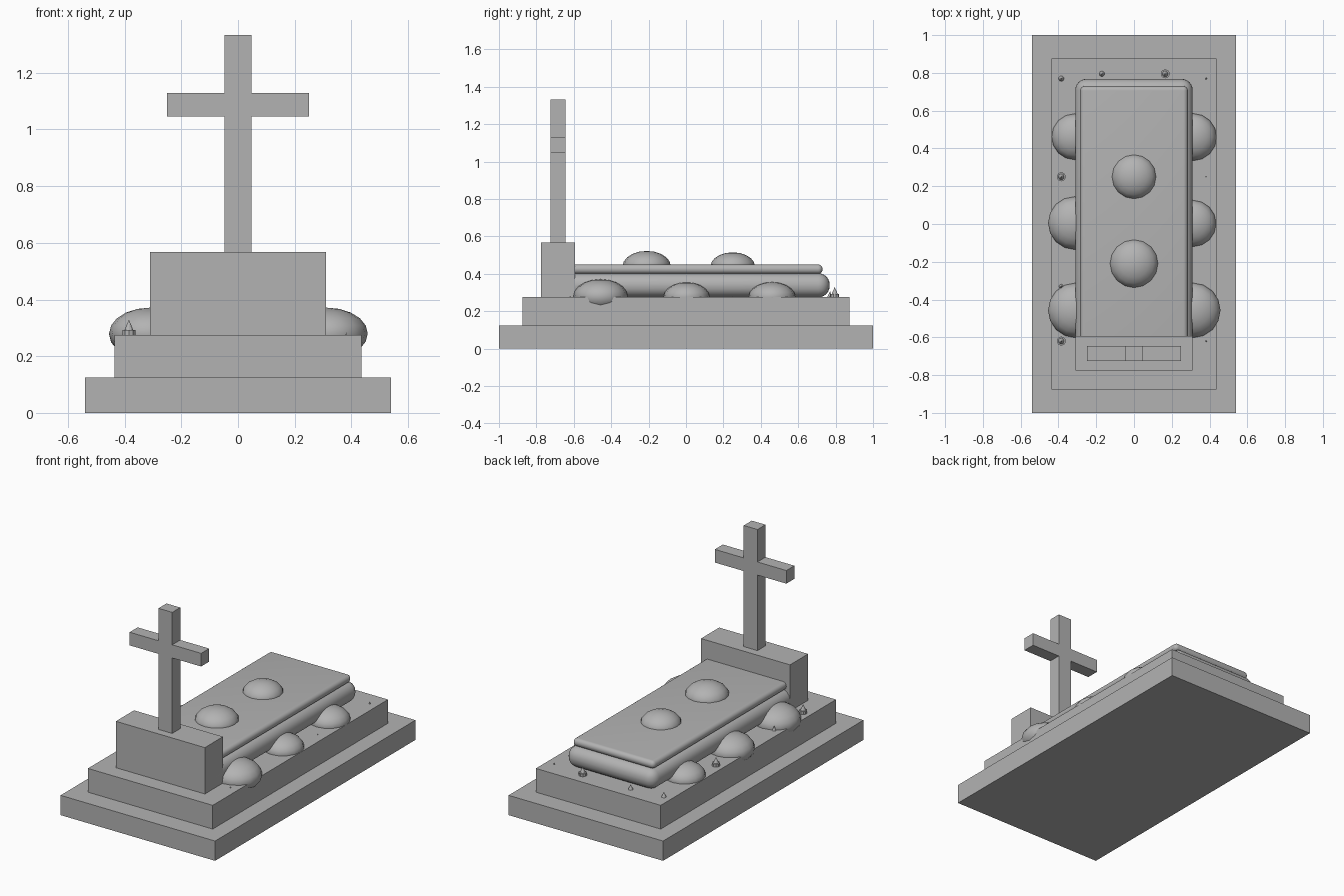
import bpy, bmesh, math
from mathutils import Matrix

if "Cube" in bpy.data.objects:
    bpy.data.objects.remove(bpy.data.objects["Cube"])

stone = bpy.data.materials.new("grey stone")
stone.diffuse_color = (0.45, 0.45, 0.45, 1)
stone.use_nodes = True
stone.node_tree.nodes["Principled BSDF"].inputs["Base Color"].default_value = stone.diffuse_color


def finish(name, bm, smooth=False):
    bmesh.ops.recalc_face_normals(bm, faces=bm.faces)
    me = bpy.data.meshes.new(name)
    bm.to_mesh(me)
    bm.free()
    ob = bpy.data.objects.new(name, me)
    bpy.context.collection.objects.link(ob)
    me.materials.append(stone)
    if smooth:
        bpy.ops.object.select_all(action='DESELECT')
        ob.select_set(True)
        bpy.context.view_layer.objects.active = ob
        bpy.ops.object.shade_smooth_by_angle(angle=math.radians(40))
    return ob


def box(name, hx, y0, y1, z0, z1, round_edge=0):
    bm = bmesh.new()
    mat = Matrix.Translation((0, (y0 + y1) / 2, (z0 + z1) / 2)) @ Matrix.Diagonal((2 * hx, y1 - y0, z1 - z0, 1))
    bmesh.ops.create_cube(bm, size=1, matrix=mat)
    if round_edge:
        bmesh.ops.bevel(bm, geom=bm.edges[:], offset=round_edge, segments=6,
                        profile=0.5, affect='EDGES')
    return finish(name, bm, bool(round_edge))


def cross_marker():
    # Extruded cross outline, mirrored from its right half
    half = [(0.048, 0.568), (0.048, 1.045), (0.25, 1.045), (0.25, 1.128),
            (0.048, 1.128), (0.048, 1.333)]
    outline = half + [(-x, z) for x, z in reversed(half)]
    bm = bmesh.new()
    face = bm.faces.new([bm.verts.new((x, -0.725, z)) for x, z in outline])
    ext = bmesh.ops.extrude_face_region(bm, geom=[face])
    bmesh.ops.translate(bm, vec=(0, 0.08, 0),
                        verts=[v for v in ext['geom'] if isinstance(v, bmesh.types.BMVert)])
    finish("cross", bm)


def mound(name, x, y, z, r):
    # Flattened ball
    bm = bmesh.new()
    bmesh.ops.create_uvsphere(bm, u_segments=16, v_segments=10, radius=1,
                              matrix=Matrix.Translation((x, y, z)) @ Matrix.Diagonal((r, r, r * 0.63, 1)))
    finish(name, bm, True)


def cone(bm, x, y, z0, z1, r0, r1):
    bmesh.ops.create_cone(bm, cap_ends=True, segments=10, radius1=r0, radius2=r1, depth=z1 - z0,
                          matrix=Matrix.Translation((x, y, (z0 + z1) / 2)))


# Stepped plinth and headstone
box("lower_step", 0.54, -1, 1, 0, 0.125)
box("upper_step", 0.436, -0.875, 0.875, 0.125, 0.275)
box("headstone", 0.311, -0.775, -0.594, 0.275, 0.568)
cross_marker()

# Rounded slabs running into the headstone
box("lower_slab", 0.311, -0.74, 0.768, 0.275, 0.403, 0.06)
box("upper_slab", 0.285, -0.72, 0.73, 0.4, 0.45, 0.024)

# Domed bouquets on the slab and along both sides
for i, (x, y, z, r) in enumerate([
        (0, 0.25, 0.44, 0.119), (0, -0.21, 0.441, 0.129),
        (-0.31, -0.457, 0.28, 0.145), (0.313, -0.457, 0.28, 0.145),
        (-0.315, 0.005, 0.277, 0.14), (0.312, 0.003, 0.277, 0.123),
        (-0.314, 0.462, 0.277, 0.122), (0.313, 0.46, 0.277, 0.125)]):
    mound("bouquet_%d" % (i + 1), x, y, z, r)

# Candles standing in cups
for i, (x, y) in enumerate([(0.165, 0.795), (-0.385, 0.25), (-0.385, -0.62)]):
    bm = bmesh.new()
    cone(bm, x, y, 0.275, 0.293, 0.024, 0.024)
    cone(bm, x, y, 0.293, 0.329, 0.016, 0)
    finish("candle_%d" % (i + 1), bm)

# Bare flame tips, larger and tiny
for i, (x, y, r, h) in enumerate([
        (-0.385, 0.77, 0.015, 0.032), (-0.17, 0.795, 0.015, 0.032), (-0.385, -0.33, 0.012, 0.028),
        (0.382, 0.77, 0.005, 0.01), (0.382, 0.25, 0.003, 0.006), (0.382, -0.62, 0.004, 0.008)]):
    bm = bmesh.new()
    cone(bm, x, y, 0.274, 0.275 + h, r, 0)
    finish("flame_%d" % (i + 1), bm)
